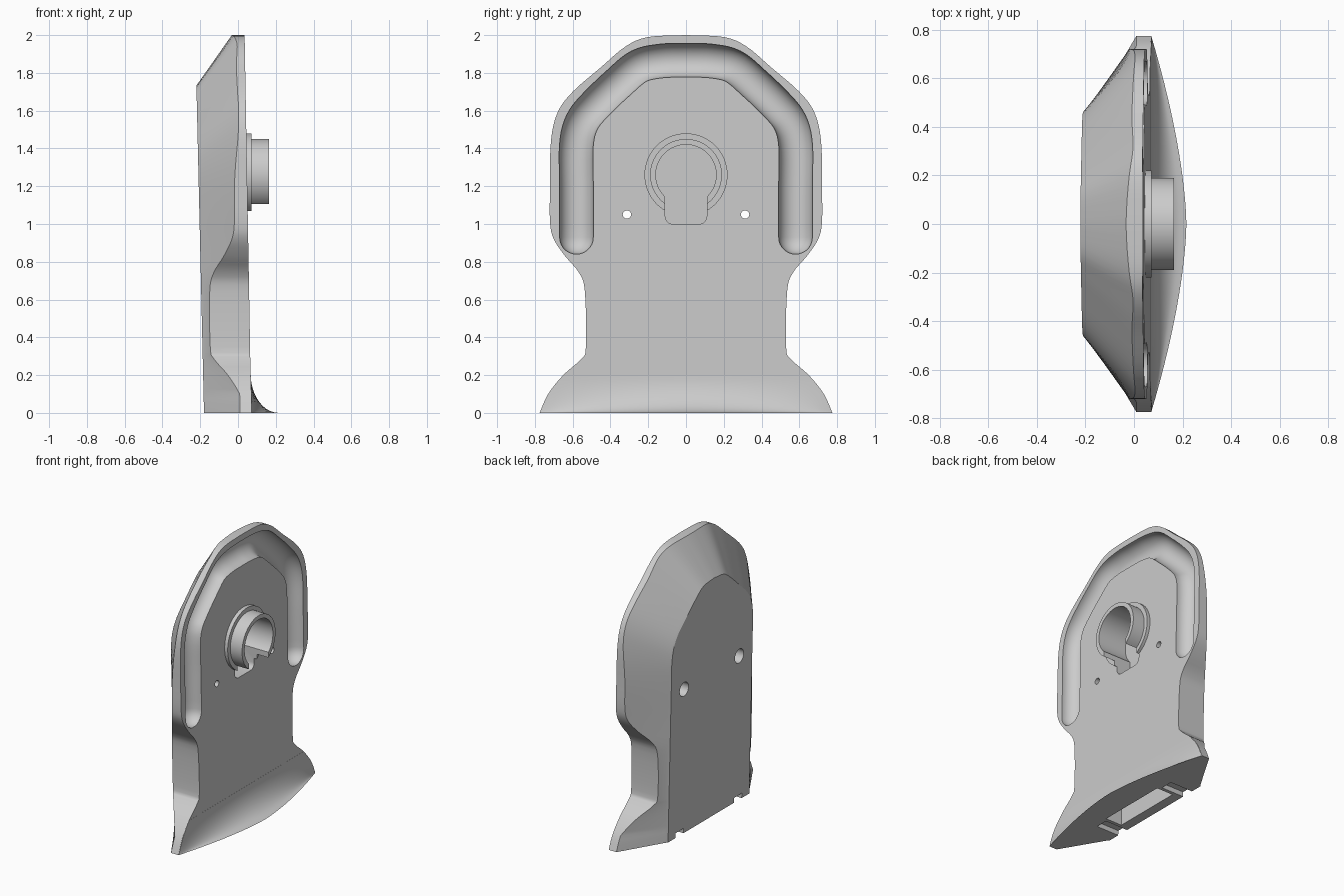
import bpy, bmesh, math
from mathutils import Vector, Matrix

old = bpy.data.objects.get("Cube")
if old:
    bpy.data.objects.remove(old)

grey = bpy.data.materials.new("light grey plastic")
grey.use_nodes = True
grey.diffuse_color = (0.6, 0.6, 0.6, 1)
grey.node_tree.nodes["Principled BSDF"].inputs["Base Color"].default_value = (0.6, 0.6, 0.6, 1)


def front_x(z):
    return 0.07 - 0.0175 * z


def back_x(z):
    return -0.18 - 0.023 * z


def make_object(name, bm):
    bmesh.ops.recalc_face_normals(bm, faces=bm.faces)
    mesh = bpy.data.meshes.new(name)
    bm.to_mesh(mesh)
    bm.free()
    mesh.materials.append(grey)
    obj = bpy.data.objects.new(name, mesh)
    bpy.context.collection.objects.link(obj)
    return obj


def loft(name, rings):
    """Closed skin through rings of equal length, capped at both ends."""
    bm = bmesh.new()
    loops = [[bm.verts.new(p) for p in ring] for ring in rings]
    n = len(loops[0])
    for a, b in zip(loops, loops[1:]):
        for i in range(n):
            j = (i + 1) % n
            bm.faces.new((a[i], a[j], b[j], b[i]))
    bm.faces.new(loops[0])
    bm.faces.new(loops[-1])
    return make_object(name, bm)


def smooth_path(points, steps):
    """Catmull-Rom curve through the points."""
    pts = [Vector(p) for p in points]
    pts = [2 * pts[0] - pts[1]] + pts + [2 * pts[-1] - pts[-2]]
    out = []
    for a, b, c, d in zip(pts, pts[1:], pts[2:], pts[3:]):
        for k in range(steps):
            t = k / steps
            out.append(0.5 * (2 * b + (c - a) * t + (2 * a - 5 * b + 4 * c - d) * t * t
                              + (3 * b - a - 3 * c + d) * t ** 3))
    return out + [pts[-2]]


def box(name, x0, x1, y0, y1, z0, z1):
    rings = [[(x, y0, z0), (x, y1, z0), (x, y1, z1), (x, y0, z1)] for x in (x0, x1)]
    return loft(name, rings)


def disc(name, radius, x0, x1, y, z, sides=64):
    """Cylinder lying along x."""
    angles = [2 * math.pi * i / sides for i in range(sides)]
    return loft(name, [[(x, y + radius * math.cos(a), z + radius * math.sin(a)) for a in angles]
                       for x in (x0, x1)])


def combine(target, tool, operation):
    mod = target.modifiers.new("combine", "BOOLEAN")
    mod.operation = operation
    mod.solver = "EXACT"
    mod.object = tool
    bpy.context.view_layer.objects.active = target
    bpy.ops.object.modifier_apply(modifier=mod.name)
    bpy.data.objects.remove(tool)


# Half outline: rim (y, z) paired with the edge of the back plate (y, z)
half = [(0, 2, 0, 1.75), (0.2, 1.99, 0.12, 1.735), (0.32, 1.94, 0.2, 1.68),
        (0.45, 1.83, 0.28, 1.61), (0.6, 1.7, 0.4, 1.5), (0.68, 1.59, 0.455, 1.41),
        (0.715, 1.44, 0.475, 1.3), (0.72, 1.2, 0.475, 1.15), (0.72, 1.01, 0.475, 1),
        (0.7, 0.92, 0.475, 0.92), (0.64, 0.83, 0.475, 0.83), (0.565, 0.74, 0.475, 0.74),
        (0.535, 0.64, 0.475, 0.64), (0.53, 0.35, 0.475, 0.35), (0.555, 0.285, 0.475, 0.285),
        (0.65, 0.2, 0.475, 0.2), (0.73, 0.1, 0.475, 0.1), (0.775, 0, 0.475, 0)]
side = []
for yo, zo, yi, zi in smooth_path([Vector(p) for p in half], 4):
    side.append((max(yo, 0), max(zo, 0), max(yi, 0), max(zi, 0)))
outline = side + [(-a, b, -c, d) for a, b, c, d in reversed(side[1:])]


def rim_x(yo, zo, yi, zi):
    return min(back_x(zi) + 0.75 * math.hypot(yo - yi, zo - zi), 0.01)


# Main shell: flat front, upright rim, sloping back, flat back plate
body = loft("body_shell", [
    [(front_x(b), a, b) for a, b, c, d in outline],
    [(rim_x(*p), p[0], p[1]) for p in outline],
    [(back_x(d) + 0.012, c, d) for a, b, c, d in outline],
    [(back_x(d), c * 0.97, d * 0.99) for a, b, c, d in outline]])

# Round collar with its flange
CZ = 1.26
combine(body, disc("flange", 0.22, -0.02, 0.072, 0, CZ), "UNION")
combine(body, disc("collar", 0.19, -0.02, 0.165, 0, CZ), "UNION")

# Keyhole bore with a round-cornered slot
combine(body, disc("bore", 0.16, -0.06, 0.3, 0, CZ), "DIFFERENCE")
corner = [(0.07 + 0.04 * math.sin(t), 1.04 - 0.04 * math.cos(t))
          for t in [k * math.pi / 12 for k in range(7)]]
slot = corner + [(0.11, CZ), (-0.11, CZ)] + [(-y, z) for y, z in reversed(corner)]
combine(body, loft("slot", [[(x, y, z) for y, z in slot] for x in (-0.06, 0.3)]), "DIFFERENCE")

# Arched round-bottomed channel
arch = [(0.58, 0.93), (0.58, 1.2), (0.58, 1.42), (0.55, 1.54), (0.48, 1.63),
        (0.36, 1.745), (0.25, 1.835), (0.13, 1.863), (0, 1.867)]
arch = smooth_path([Vector(p) for p in arch], 5)
path = arch + [Vector((-p.x, p.y)) for p in reversed(arch[:-1])]
R = 0.09
caps = [k * math.pi / 14 for k in range(1, 7)]
stations = [(path[0] - Vector((0, R * math.sin(t))), R * math.cos(t)) for t in reversed(caps)]
stations += [(p, R) for p in path]
stations += [(path[-1] - Vector((0, R * math.sin(t))), R * math.cos(t)) for t in caps]
rings = []
for i, (p, r) in enumerate(stations):
    d = (stations[min(i + 1, len(stations) - 1)][0] - stations[max(i - 1, 0)][0]).normalized()
    normal = Vector((d.y, -d.x))
    ring = []
    for k in range(24):
        a = 2 * math.pi * (k + 0.5) / 24
        q = p + normal * r * math.cos(a)
        ring.append((front_x(p.y) - 0.008 + r * math.sin(a), q.x, q.y))
    rings.append(ring)
combine(body, loft("channel", rings), "DIFFERENCE")

# Screw holes with wide counterbores behind, and notches in the foot
for s in (-1, 1):
    combine(body, disc("screw_hole", 0.022, -0.4, 0.3, s * 0.313, 1.05, 24), "DIFFERENCE")
    combine(body, disc("counterbore", 0.05, -0.4, -0.06, s * 0.313, 1.05, 32), "DIFFERENCE")
    combine(body, box("notch", -0.3, 0.0, s * 0.33 - 0.045, s * 0.33 + 0.045, -0.1, 0.035),
            "DIFFERENCE")

# Pocket under the foot
combine(body, box("pocket", -0.11, 0.02, -0.26, 0.26, -0.1, 0.2), "DIFFERENCE")

# Flared toe sweeping forward along the bottom of the front
lower = sorted((b, a) for a, b, c, d in side if b < 0.3)


def half_width(z):
    for (z0, w0), (z1, w1) in zip(lower, lower[1:]):
        if z0 <= z <= z1:
            return w0 + (w1 - w0) * (z - z0) / (z1 - z0)
    return lower[-1][1]


rows = []
for k in range(13):
    z = 0.2 * (k / 12) ** 1.6
    t = 1 - z / 0.2
    w = half_width(z) - 0.001
    ys = [w * (j / 16 - 1) for j in range(33)]
    sweep = [0.145 * (1 - (abs(y) / 0.775) ** 1.6) * (1 - math.sqrt(1 - t * t)) for y in ys]
    front = [(front_x(z) + 0.0008 + s, y, z) for y, s in zip(ys, sweep)]
    rows.append(front + [(front_x(z) - 0.004, w, z), (front_x(z) - 0.004, -w, z)])
toe = loft("flared_toe", rows)

for obj in (body, toe):
    bpy.ops.object.select_all(action="DESELECT")
    obj.select_set(True)
    bpy.context.view_layer.objects.active = obj
    bpy.ops.object.shade_smooth_by_angle(angle=math.radians(32))
